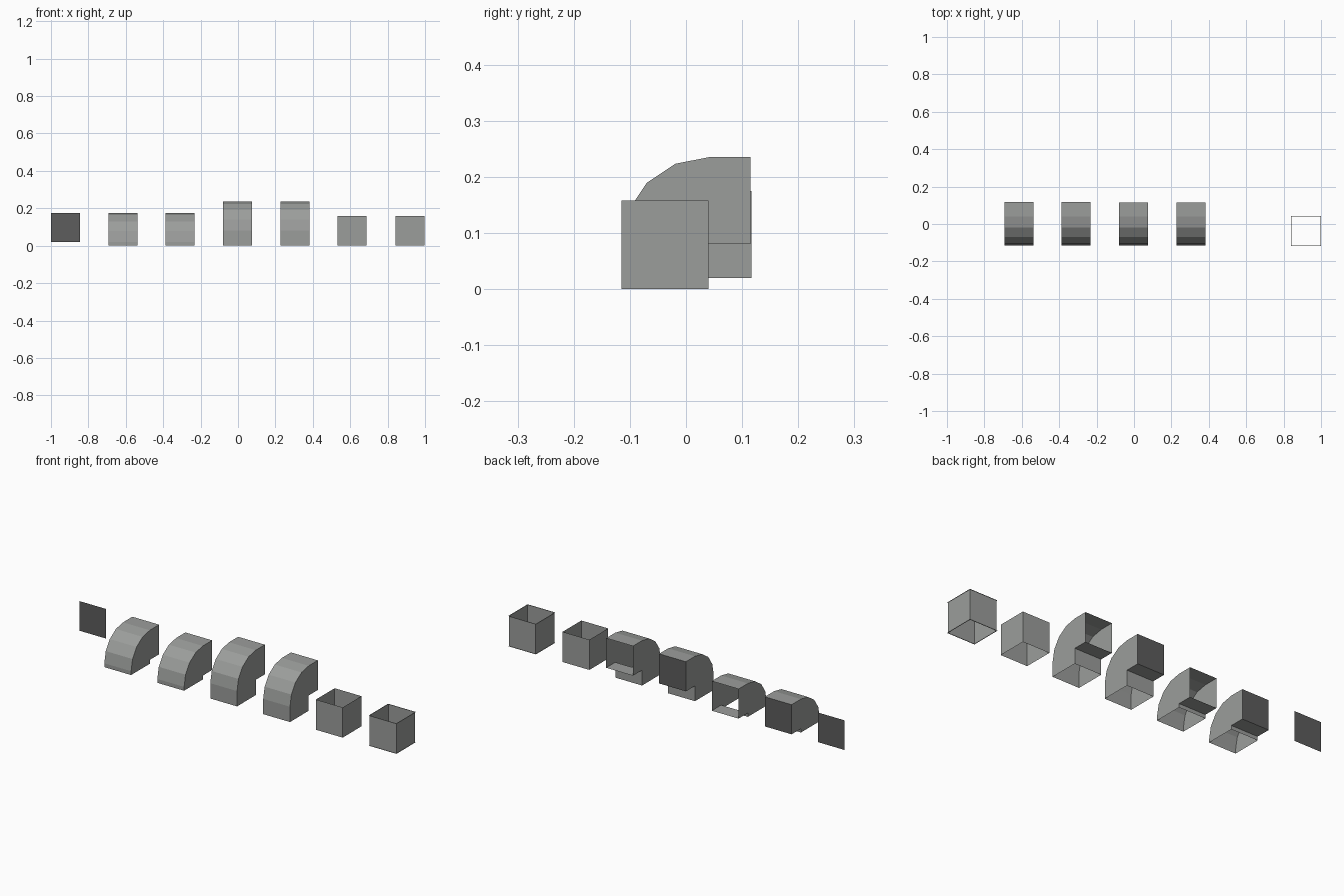
import bpy, math

if "Cube" in bpy.data.objects:
    bpy.data.objects.remove(bpy.data.objects["Cube"])

W = 0.0775          # half width of every duct
R = 0.155           # outer radius of the bends
Y0, YI = -0.115, 0.04   # front wall and inner corner


def material(name, c):
    m = bpy.data.materials.new(name)
    m.diffuse_color = (*c, 1)
    m.use_nodes = True
    m.node_tree.nodes["Principled BSDF"].inputs["Base Color"].default_value = m.diffuse_color
    return m


grey = material("duct grey", (0.33, 0.34, 0.33))
dark = material("cover dark grey", (0.11, 0.11, 0.11))


def make(name, verts, faces, mats, indices=None):
    me = bpy.data.meshes.new(name)
    me.from_pydata(verts, [], faces)
    for m in mats:
        me.materials.append(m)
    if indices:
        for p, i in zip(me.polygons, indices):
            p.material_index = i
    ob = bpy.data.objects.new(name, me)
    bpy.context.collection.objects.link(ob)
    return ob


def elbow(name, x, corner_z, y_end, capped):
    """Open-ended square bend: foot, four-sided arc and rear outlet."""
    outer = [(Y0, 0)]
    for i in range(5):
        a = math.radians(22.5 * i)
        outer.append((YI - R * math.cos(a), corner_z + R * math.sin(a)))
    outer.append((y_end, corner_z + R))
    inner = [(YI, 0), (YI, corner_z), (y_end, corner_z)]
    prof = outer + inner
    n, k = len(prof), len(outer)
    verts = [(x + s * W, y, z) for s in (-1, 1) for y, z in prof]
    # outer skin and the two inner walls
    faces = [(i, i + n, i + n + 1, i + 1) for i in range(k - 1)]
    faces += [(i, i + 1, i + n + 1, i + n) for i in (k, k + 1)]
    # side walls: foot, arc wedge, outlet
    for off in (0, n):
        for f in ([0, 1, k + 1, k], [k + 1] + list(range(1, k - 1)),
                  [k + 1, k - 2, k - 1, k + 2]):
            f = [v + off for v in f]
            faces.append(f if off == 0 else f[::-1])
    idx = [0] * len(faces)
    if capped:      # dark rear cover
        faces.append((k - 1, k - 1 + n, k + 2 + n, k + 2))
        idx.append(1)
    ob = make(name, verts, faces, [grey, dark], idx)
    # consistent outward normals
    import bmesh
    bm = bmesh.new()
    bm.from_mesh(ob.data)
    bmesh.ops.recalc_face_normals(bm, faces=bm.faces)
    bm.to_mesh(ob.data)
    bm.free()


def ring(x, grow, z):
    return [(x - W - grow, Y0 - grow, z), (x + W + grow, Y0 - grow, z),
            (x + W + grow, YI + grow, z), (x - W - grow, YI + grow, z)]


def straight(name, x, height, rim):
    """Open square tube, optionally with narrow rims at both ends."""
    levels = [ring(x, 0, 0), ring(x, 0, height)]
    if rim:
        levels = [ring(x, rim, 0)] + levels + [ring(x, rim, height)]
    verts = [v for lv in levels for v in lv]
    faces = [(4 * l + i, 4 * l + (i + 1) % 4,
              4 * l + 4 + (i + 1) % 4, 4 * l + 4 + i)
             for l in range(len(levels) - 1) for i in range(4)]
    make(name, verts, faces, [grey])


# loose cover panel
make("cover_panel", [(-1, 0.117, 0.02), (-0.845, 0.117, 0.02),
                     (-0.845, 0.117, 0.175), (-1, 0.117, 0.175)],
     [(3, 2, 1, 0)], [dark])

# short and tall bends, closed and open
elbow("short_bend_closed", -0.616, 0.02, 0.117, True)
elbow("short_bend_open", -0.309, 0.02, 0.117, False)
elbow("tall_bend_closed", -0.0025, 0.08, 0.115, True)
elbow("tall_bend_open", 0.304, 0.08, 0.115, False)

# straight tubes
straight("straight_duct", 0.609, 0.158, 0)
straight("rimmed_duct", 0.9195, 0.158, 0.003)
